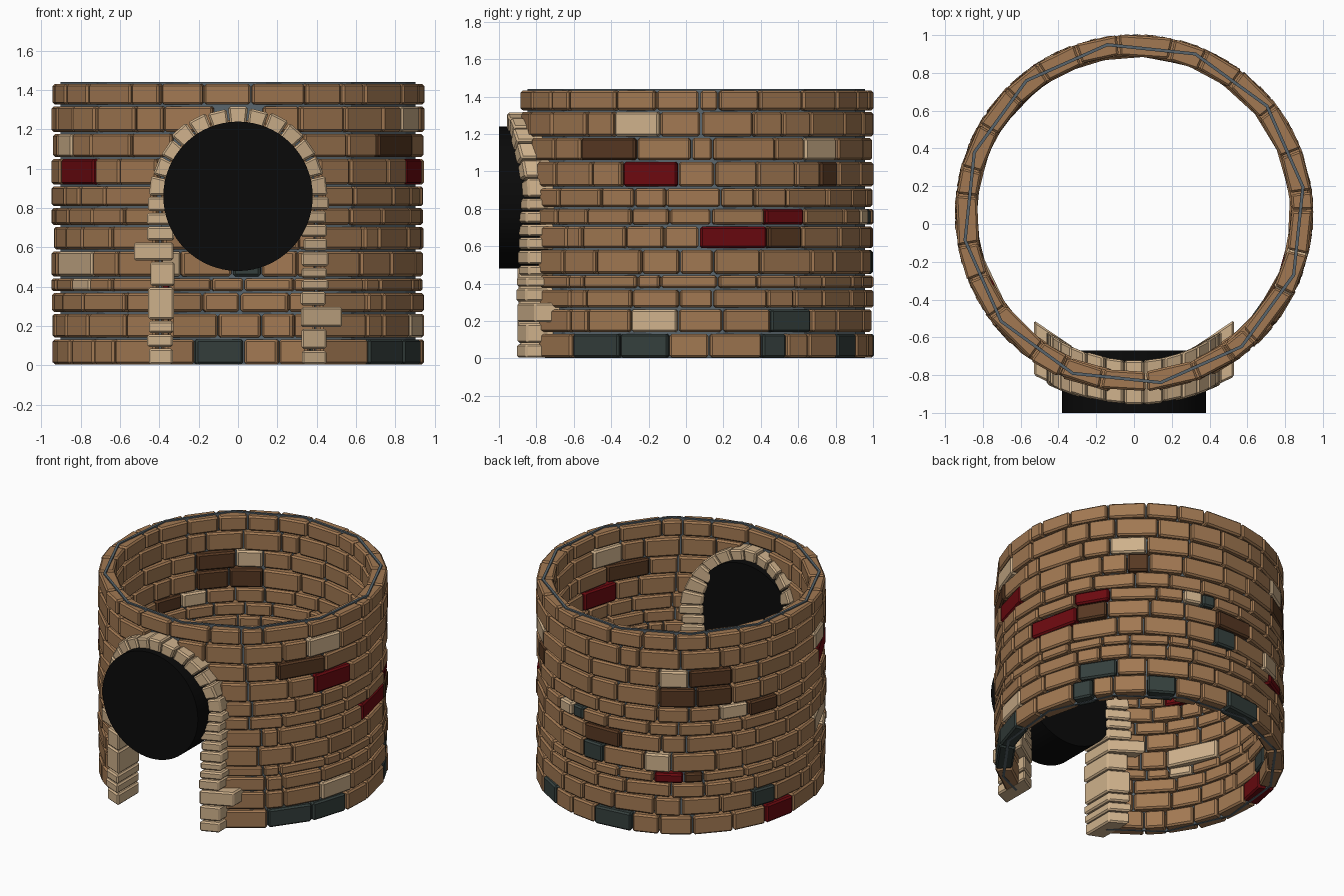
import bpy, bmesh, math, random
from math import cos, sin, sqrt, radians, degrees, asin

random.seed(4)
if "Cube" in bpy.data.objects:
    bpy.data.objects.remove(bpy.data.objects["Cube"])

CY = 0.055                      # wall axis offset in y
R_IN, R_OUT = 0.835, 0.947      # brick ring radii
ARCH_Z = 0.86                   # springing height of the doorway arch


def material(name, *rgb):
    m = bpy.data.materials.new(name)
    m.use_nodes = True
    m.diffuse_color = (*rgb, 1)
    bsdf = m.node_tree.nodes["Principled BSDF"]
    bsdf.inputs["Base Color"].default_value = (*rgb, 1)
    bsdf.inputs["Roughness"].default_value = 0.9
    return m


BROWN = material("brick brown", 0.36, 0.19, 0.085)
TAN = material("pale tan", 0.62, 0.44, 0.26)
DARK = material("dark brown", 0.095, 0.04, 0.016)
RED = material("deep red", 0.15, 0.003, 0.005)
SLATE = material("slate green", 0.035, 0.05, 0.046)
MORTAR = material("mortar grey", 0.1, 0.13, 0.15)
BLACK = material("black", 0.003, 0.003, 0.003)
BRICK_MATS = [BROWN, TAN, DARK, RED, SLATE]


def block(bm, near, far, mat=0):
    """Six-sided block between two matching quads."""
    a = [bm.verts.new(p) for p in near]
    b = [bm.verts.new(p) for p in far]
    quads = [a, b[::-1]]
    quads += [[a[i], b[i], b[(i + 1) % 4], a[(i + 1) % 4]] for i in range(4)]
    for q in quads:
        bm.faces.new(q).material_index = mat


def finish(bm, name, mats, bevel=0):
    bmesh.ops.recalc_face_normals(bm, faces=bm.faces)
    me = bpy.data.meshes.new(name)
    bm.to_mesh(me)
    bm.free()
    ob = bpy.data.objects.new(name, me)
    bpy.context.collection.objects.link(ob)
    for m in mats:
        me.materials.append(m)
    if bevel:
        mod = ob.modifiers.new("chamfer", "BEVEL")
        mod.width = bevel
        mod.segments = 1
    return ob


def polar(r, deg, z):
    return (r * cos(radians(deg)), CY + r * sin(radians(deg)), z)


# Brick courses: bottom and top of each row
levels = [0, 0.137, 0.267, 0.372, 0.448, 0.585, 0.71, 0.805,
          0.915, 1.055, 1.183, 1.322, 1.437]

# Accent bricks: material -> (row, start angle, end angle)
accents = {
    TAN: [(10, -28, -12), (9, 38, 53), (9, 116, 128), (9, 193, 206),
          (7, 141, 153), (6, 68, 76), (4, 110, 121), (4, 193, 218),
          (3, 206, 217), (1, -22, -6)],
    DARK: [(9, -41, -20), (9, 128, 146), (8, 45, 54), (8, 116, 131),
           (8, 131, 146), (7, 153, 167), (5, 24, 37), (5, 83, 100),
           (3, 126, 134)],
    RED: [(8, -25, -6), (8, 197, 219), (6, 23, 38), (5, 1, 24),
          (3, 114, 126), (0, 161, 176)],
    SLATE: [(6, 76, 82), (4, 82, 92), (1, 25, 41), (1, 155, 166),
            (0, -45, -26), (0, -26, -9), (0, 22, 31), (0, 53, 65),
            (0, 88, 105)],
}


def door_half_angle(z):
    w = 0.4 if z < ARCH_Z else sqrt(max(0, 0.41 ** 2 - (z - ARCH_Z) ** 2))
    return degrees(asin(w / 0.9))


def fill(start, end):
    """Split an angular gap into plain bricks of uneven length."""
    n = max(1, round((end - start) / 14))
    step = (end - start) / n
    cuts = [start + step * (i + random.uniform(-0.28, 0.28)) for i in range(1, n)]
    cuts = [start] + cuts + [end]
    return [(a, b, 0) for a, b in zip(cuts, cuts[1:])]


def row_bricks(row, z_mid):
    h = door_half_angle(z_mid)
    shift = 0 if h else random.uniform(-6, 6)
    at, end = -90 + h + shift, 270 - h + shift
    special = sorted((a, b, BRICK_MATS.index(m))
                     for m, items in accents.items()
                     for r, a, b in items if r == row)
    out = []
    for a, b, m in special:
        if a - at > 1:
            out += fill(at, a)
        out.append((max(a, at), b, m))
        at = b
    return out + fill(at, end)


# Round brick wall
bm = bmesh.new()
for row, (z0, z1) in enumerate(zip(levels, levels[1:])):
    z0, z1 = z0 + 0.005, z1 - 0.005
    for a, b, mat in row_bricks(row, (z0 + z1) / 2):
        a, b = a + 0.3, b - 0.3
        ro = R_OUT + random.uniform(-0.006, 0.005)
        ri = R_IN + random.uniform(-0.004, 0.008)
        ring = [(ri, a), (ro, a), (ro, b), (ri, b)]
        block(bm, [polar(r, t, z0) for r, t in ring],
              [polar(r, t, z1) for r, t in ring], mat)
finish(bm, "brick_wall", BRICK_MATS, 0.011)

# Thin twelve-sided mortar core showing in the joints
bm = bmesh.new()
for i in range(12):
    t0, t1 = 9 + 30 * i, 39 + 30 * i
    ring = [(0.897, t0), (0.914, t0), (0.914, t1), (0.897, t1)]
    block(bm, [polar(r, t, 0.003) for r, t in ring],
          [polar(r, t, 1.441) for r, t in ring])
bmesh.ops.remove_doubles(bm, verts=bm.verts, dist=0.0001)
# Drop the inner partitions shared by neighbouring segments
parts = [f for f in bm.faces if all(len(e.link_faces) > 2 for e in f.edges
         if abs(e.verts[0].co.z - e.verts[1].co.z) > 1)
         and f.calc_area() < 0.05 and abs(f.normal.z) < 0.5]
bmesh.ops.delete(bm, geom=parts, context="FACES_ONLY")
mortar = finish(bm, "mortar_core", [MORTAR])

# Doorway cut through the mortar
bm = bmesh.new()
outline = [(0.39, -0.2)]
outline += [(0.39 * cos(radians(t)), ARCH_Z + 0.39 * sin(radians(t)))
            for t in range(0, 181, 10)]
outline += [(-0.39, -0.2)]
face = bm.faces.new([bm.verts.new((x, -1.2, z)) for x, z in outline])
grown = bmesh.ops.extrude_face_region(bm, geom=[face])["geom"]
bmesh.ops.translate(bm, vec=(0, 0.9, 0),
                    verts=[v for v in grown if isinstance(v, bmesh.types.BMVert)])
cutter = finish(bm, "door_cutter", [])
cutter.hide_render = True
mod = mortar.modifiers.new("doorway", "BOOLEAN")
mod.operation = "DIFFERENCE"
mod.solver = "EXACT"
mod.object = cutter
bpy.context.view_layer.objects.active = mortar
bpy.ops.object.modifier_apply(modifier=mod.name)
bpy.data.objects.remove(cutter)


def stone(bm, quad):
    """Doorway stone: an x-z quad carried through the curved wall."""
    ri = 0.777 + random.uniform(-0.004, 0.004)
    ro = 1.01 + random.uniform(-0.006, 0.006)
    block(bm, *[[(x, CY - sqrt(r * r - x * x), z) for x, z in quad]
                for r in (ro, ri)])


# Door jambs, with one wide stone on each side
bm = bmesh.new()
left = [0, 0.08, 0.19, 0.3, 0.38, 0.44, 0.5, 0.58, 0.65, 0.72, 0.79, ARCH_Z]
right = [0, 0.09, 0.16, 0.23, 0.4, 0.53, 0.63, 0.71, 0.78, ARCH_Z]
for side, courses, wide in ((1, left, 2), (-1, right, 5)):
    for i, (z0, z1) in enumerate(zip(courses, courses[1:])):
        x0 = side * (0.325 + random.uniform(-0.008, 0.008))
        x1 = side * (0.53 if i == wide else 0.455 + random.uniform(-0.01, 0.01))
        z0, z1 = z0 + 0.004, z1 - 0.004
        stone(bm, [(x0, z0), (x1, z0), (x1, z1), (x0, z1)])
finish(bm, "door_jambs", [TAN], 0.01)

# Arch stones
bm = bmesh.new()
count = 13
for i in range(count):
    t0, t1 = (radians(180 * (i + k) / count) for k in (0.04, 0.96))
    ro = 0.452 + random.uniform(-0.008, 0.008)
    stone(bm, [(r * cos(t), ARCH_Z + r * sin(t))
               for r, t in ((0.33, t0), (ro, t0), (ro, t1), (0.33, t1))])
finish(bm, "door_arch", [TAN], 0.01)

# Black round plug in the doorway
bpy.ops.mesh.primitive_cylinder_add(vertices=64, radius=0.38, depth=0.33,
                                    location=(0, -0.835, ARCH_Z),
                                    rotation=(radians(90), 0, 0))
plug = bpy.context.object
plug.name = "doorway_plug"
plug.data.materials.append(BLACK)
bpy.ops.object.shade_smooth_by_angle()
